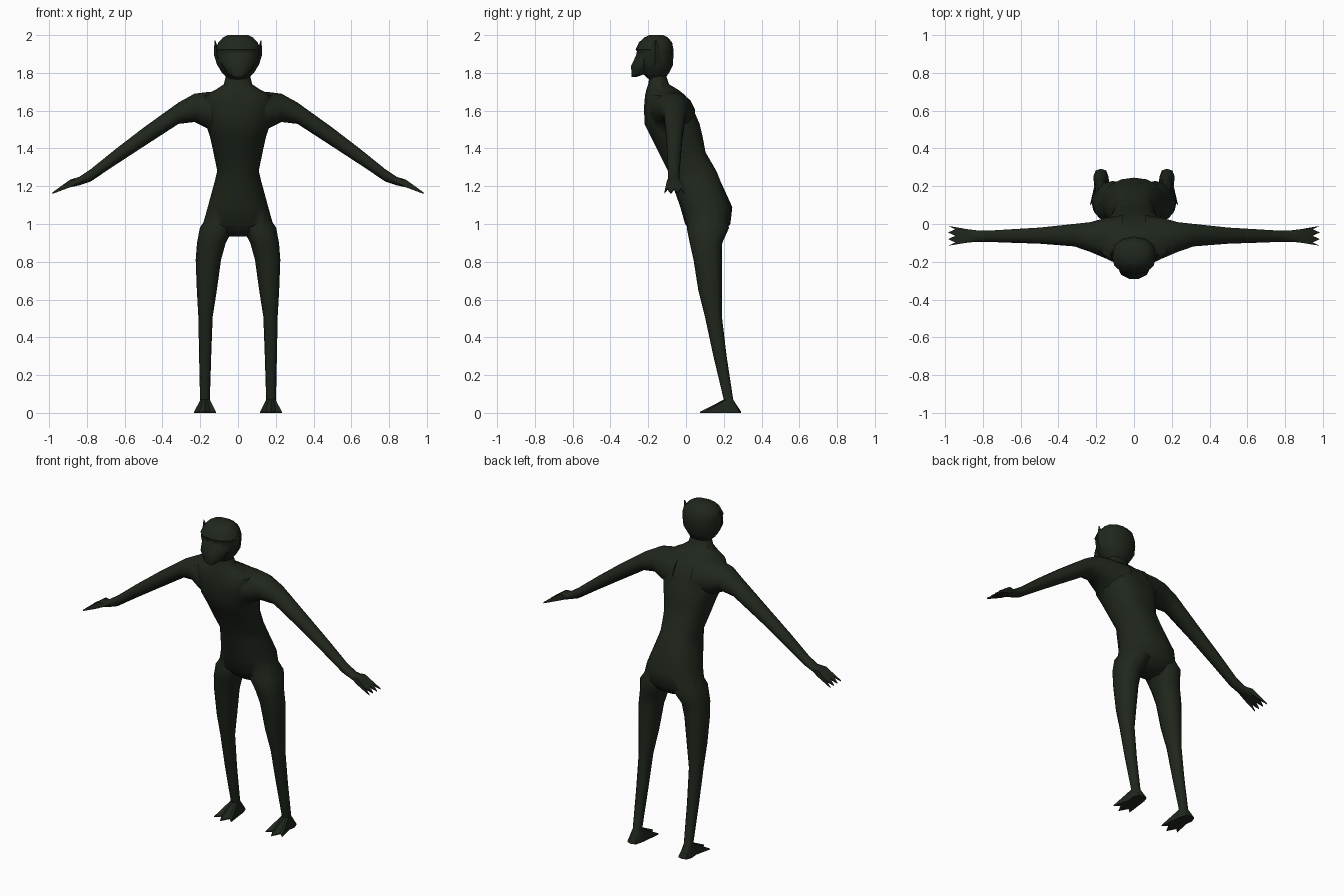
import bpy, bmesh
from math import cos, sin, pi

if "Cube" in bpy.data.objects:
    bpy.data.objects.remove(bpy.data.objects["Cube"])

mat = bpy.data.materials.new("dark_green_skin")
mat.diffuse_color = (0.014, 0.020, 0.012, 1)
mat.use_nodes = True
mat.node_tree.nodes["Principled BSDF"].inputs["Base Color"].default_value = mat.diffuse_color


def spow(v, p):
    return (abs(v) ** p) * (1 if v >= 0 else -1)


def ring_z(z, xc, hx, y0, y1, n, p=0.88):
    """Horizontal section given by half width and front/back limits."""
    yc, hy = (y0 + y1) / 2, (y1 - y0) / 2
    return [(xc + hx * spow(cos(2 * pi * i / n), p),
             yc + hy * spow(sin(2 * pi * i / n), p), z) for i in range(n)]


def ring_x(x, zt, zb, y0, y1, n=14):
    """Upright section across an arm."""
    out = []
    for i in range(n):
        a = 2 * pi * (i + 0.5) / n
        out.append((x, (y0 + y1) / 2 + (y1 - y0) / 2 * cos(a),
                    (zt + zb) / 2 + (zt - zb) / 2 * sin(a)))
    return out


def loft(name, rings, mirror=False, strip_end=False):
    """Skin a list of equal rings, closing both ends."""
    bm = bmesh.new()
    vs = [[bm.verts.new(c) for c in r] for r in rings]
    n = len(rings[0])
    for a, b in zip(vs, vs[1:]):
        for i in range(n):
            j = (i + 1) % n
            bm.faces.new((a[i], a[j], b[j], b[i]))
    bm.faces.new(vs[0][::-1])
    if strip_end:
        e = vs[-1]
        for i in range(n // 2 - 1):
            bm.faces.new((e[i], e[i + 1], e[n - 2 - i], e[n - 1 - i]))
    else:
        bm.faces.new(vs[-1])
    bmesh.ops.triangulate(bm, faces=[f for f in bm.faces if len(f.verts) > 4])
    if mirror:
        g = bmesh.ops.duplicate(bm, geom=bm.verts[:] + bm.edges[:] + bm.faces[:])["geom"]
        for v in g:
            if isinstance(v, bmesh.types.BMVert):
                v.co.x *= -1
    bmesh.ops.recalc_face_normals(bm, faces=bm.faces)
    me = bpy.data.meshes.new(name)
    bm.to_mesh(me)
    bm.free()
    ob = bpy.data.objects.new(name, me)
    bpy.context.collection.objects.link(ob)
    me.materials.append(mat)
    return ob


# Torso: z, half width, front y, back y; shallow groove down the spine
torso = [(.935, .07, .06, .17), (.96, .13, .03, .205), (1.0, .185, -.005, .235),
         (1.09, .16, -.03, .245), (1.23, .122, -.08, .19), (1.28, .11, -.095, .17),
         (1.38, .13, -.145, .112), (1.46, .148, -.185, .098), (1.53, .17, -.22, .082),
         (1.62, .19, -.222, .042), (1.68, .18, -.217, .005), (1.71, .12, -.21, -.04),
         (1.74, .075, -.2, -.09), (1.80, .06, -.19, -.11)]
rings = []
for z, hx, y0, y1 in torso:
    r = ring_z(z, 0, hx, y0, y1, 16)
    if 1.2 < z < 1.7:
        x, y, _ = r[4]
        r[4] = (x, y - .014, z)
    rings.append(r)
body = loft("body", rings)

# Legs with three-toed webbed feet
leg = [(1.06, .09, .06, .03, .20), (.98, .112, .09, .004, .228), (.90, .141, .076, .02, .192),
       (.81, .157, .067, .04, .19), (.65, .165, .053, .065, .19), (.51, .172, .038, .1, .19),
       (.3, .174, .032, .145, .215), (.07, .175, .026, .2, .25)]
foot = [(.035, .2), (.04, .25), (.028, .283), (0, .292), (-.028, .283), (-.04, .25),
        (-.035, .2), (-.058, .1), (-.028, .128), (0, .075), (.028, .128), (.058, .1)]
rings = [ring_z(z, xc, hx, a, b, 12) for z, xc, hx, a, b in leg]
rings += [[(.175 + x, y, z) for x, y in foot] for z in (.006, 0)]
legs = loft("legs", rings, True)

# Arms: x, top z, bottom z, front y, back y
arm = [(.06, 1.70, 1.46, -.19, .05), (.15, 1.70, 1.50, -.185, .035), (.23, 1.69, 1.54, -.15, .012),
       (.315, 1.643, 1.53, -.12, .002), (.5, 1.51, 1.41, -.105, -.018),
       (.65, 1.395, 1.312, -.1, -.027), (.78, 1.29, 1.225, -.095, -.035),
       (.84, 1.25, 1.205, -.095, -.032)]
rings = [ring_x(*a) for a in arm]


def hand_ring(xs, zs, t, y0, y1):
    top = [(xs[i % 2], y1 + (y0 - y1) * i / 6, zs[i % 2]) for i in range(7)]
    return ([(x, y, z + t) for x, y, z in top] + [(x, y, z - t) for x, y, z in top[::-1]])


# Flat webbed hand with four pointed fingers
rings.append(hand_ring((.89, .89), (1.214, 1.214), .02, -.1, -.026))
rings.append(hand_ring((.983, .945), (1.163, 1.185), .004, -.115, -.01))
arms = loft("arms", rings, True, True)

# Head, muzzle
head_prof = [(1.765, .05, -.195, -.115), (1.80, .085, -.235, -.09), (1.84, .108, -.25, -.07),
             (1.90, .116, -.262, -.066), (1.915, .114, -.26, -.066), (1.925, .118, -.267, -.067),
             (1.96, .105, -.25, -.073), (1.987, .08, -.222, -.095), (2.0, .055, -.195, -.12)]
head = loft("head", [ring_z(z, 0, hx, a, b, 12) for z, hx, a, b in head_prof])
muz = [(1.778, .025, -.29, -.262), (1.80, .06, -.292, -.2), (1.84, .085, -.293, -.17),
       (1.875, .09, -.275, -.17), (1.905, .08, -.262, -.18)]
muzzle = loft("muzzle", [ring_z(z, 0, hx, a, b, 10, 1) for z, hx, a, b in muz])

# Pointed ears
ears = loft("ears", [ring_z(1.84, .1, .01, -.18, -.15, 4, 1),
                     ring_z(1.89, .11, .016, -.195, -.135, 4, 1),
                     ring_z(1.925, .115, .012, -.185, -.14, 4, 1),
                     ring_z(1.972, .122, .002, -.163, -.157, 4, 1)], True)

# Merge everything into one skin
bpy.context.view_layer.objects.active = body
for part in (legs, arms, head, muzzle, ears):
    m = body.modifiers.new("merge", 'BOOLEAN')
    m.operation, m.solver, m.object = 'UNION', 'EXACT', part
    bpy.ops.object.modifier_apply(modifier=m.name)
    bpy.data.objects.remove(part)
body.select_set(True)
bpy.ops.object.shade_smooth_by_angle(angle=0.75)
